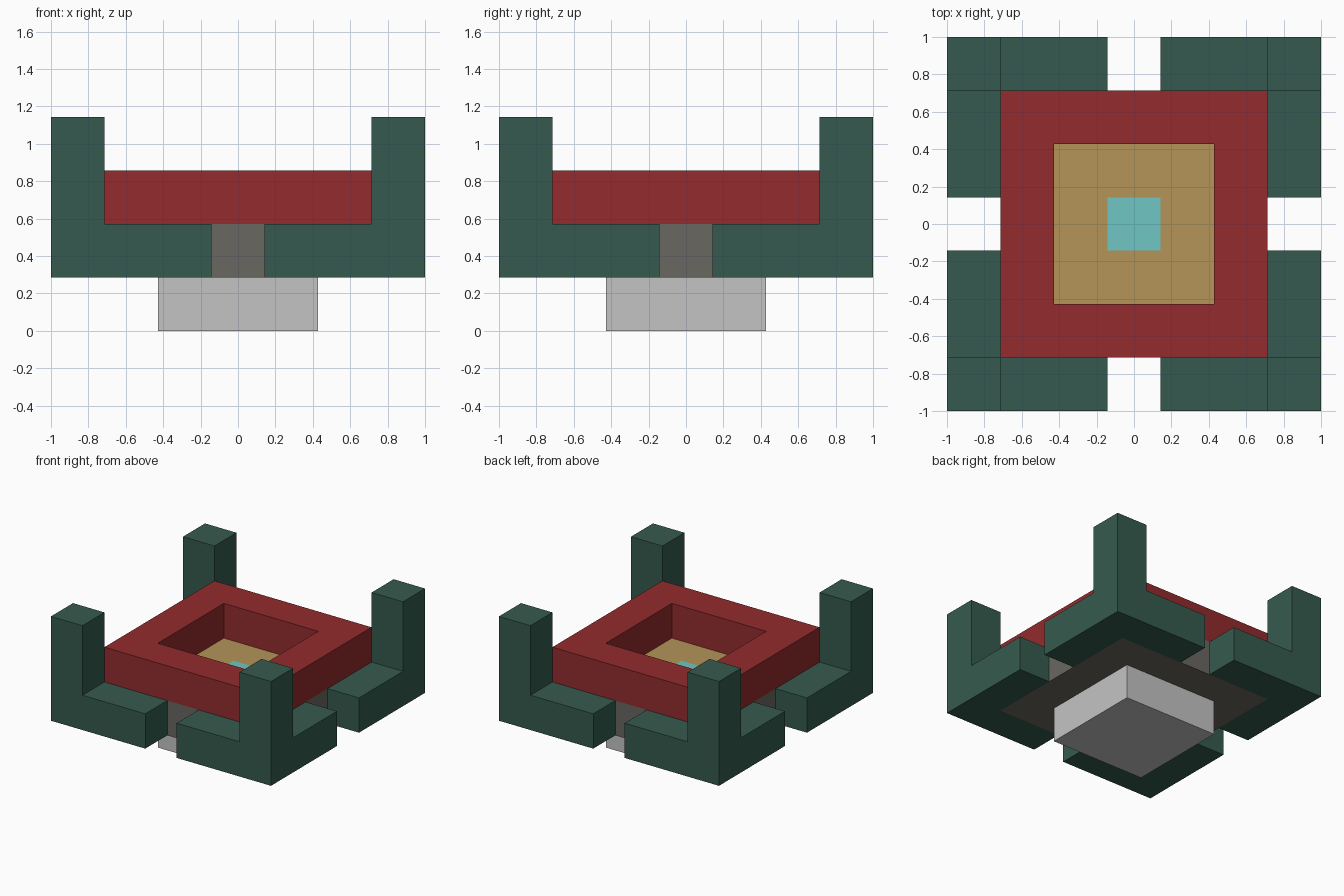
import bpy
import bmesh

U = 2 / 7  # one grid cell; the model is seven cells wide

cube = bpy.data.objects.get("Cube")
if cube:
    bpy.data.objects.remove(cube, do_unlink=True)


def material(name, rgb):
    """Flat material from 0-255 sRGB, converted to linear."""
    lin = [((c / 255 + 0.055) / 1.055) ** 2.4 for c in rgb] + [1]
    mat = bpy.data.materials.new(name)
    mat.use_nodes = True
    mat.diffuse_color = lin
    mat.node_tree.nodes["Principled BSDF"].inputs["Base Color"].default_value = lin
    return mat


green = material("dark green", (53, 90, 78))
red = material("deep red", (147, 43, 45))
grey = material("warm grey", (106, 103, 97))
gold = material("tan gold", (181, 148, 88))
cyan = material("pale cyan", (111, 198, 195))
silver = material("light grey", (196, 196, 196))


def cell_block(name, rows, cols, keep, z, mats):
    """Extrude kept rectangles of a cell grid one cell upward."""
    bm = bmesh.new()
    for x0, x1 in zip(rows, rows[1:]):
        for y0, y1 in zip(cols, cols[1:]):
            if keep((x0 + x1) / 2, (y0 + y1) / 2):
                corners = ((x0, y0), (x1, y0), (x1, y1), (x0, y1))
                bm.faces.new([bm.verts.new((x * U, y * U, z * U)) for x, y in corners])
    bmesh.ops.remove_doubles(bm, verts=bm.verts, dist=0.001)
    raise_faces(bm, bm.faces[:], 1, keep_base=True)
    mesh = bpy.data.meshes.new(name)
    obj = bpy.data.objects.new(name, mesh)
    bpy.context.collection.objects.link(obj)
    for mat in mats:
        mesh.materials.append(mat)
    return obj, bm


def raise_faces(bm, faces, cells, keep_base=False):
    """Extrude a face region straight up."""
    geom = bmesh.ops.extrude_face_region(bm, geom=faces, use_keep_orig=keep_base)["geom"]
    verts = [g for g in geom if isinstance(g, bmesh.types.BMVert)]
    bmesh.ops.translate(bm, verts=verts, vec=(0, 0, cells * U))
    if not keep_base:
        bmesh.ops.delete(bm, geom=[f for f in faces if f.is_valid], context="FACES_ONLY")


def finish(obj, bm):
    bmesh.ops.recalc_face_normals(bm, faces=bm.faces)
    bm.to_mesh(obj.data)
    bm.free()


# Foot block
foot, bm = cell_block("foot", (-1.5, 1.5), (-1.5, 1.5), lambda x, y: True, 0, [silver])
finish(foot, bm)

# Floor slab with inlaid floor and centre tile
steps = (-2.5, -1.5, -0.5, 0.5, 1.5, 2.5)
slab, bm = cell_block("floor_slab", steps, steps, lambda x, y: True, 1, [grey, gold, cyan])
bm.normal_update()
for face in bm.faces:
    c = face.calc_center_median() / U
    if c.z > 1.9:
        reach = max(abs(c.x), abs(c.y))
        face.material_index = 2 if reach < 0.4 else 1 if reach < 1.4 else 0
finish(slab, bm)

# Square rim around the well
steps = (-2.5, -1.5, 1.5, 2.5)
rim, bm = cell_block("rim", steps, steps, lambda x, y: max(abs(x), abs(y)) > 1, 2, [red])
finish(rim, bm)

# Corner brackets with upright posts, mirrored to all four corners
steps = (0.5, 2.5, 3.5)
bracket, bm = cell_block("corner_brackets", steps, steps, lambda x, y: max(x, y) > 2.6, 1, [green])
post = [f for f in bm.faces
        if f.calc_center_median().z > 1.9 * U
        and min(f.calc_center_median().xy) > 2.6 * U]
raise_faces(bm, post, 2)
finish(bracket, bm)
mirror = bracket.modifiers.new("four_corners", "MIRROR")
mirror.use_axis = (True, True, False)
mirror.use_mirror_merge = False
